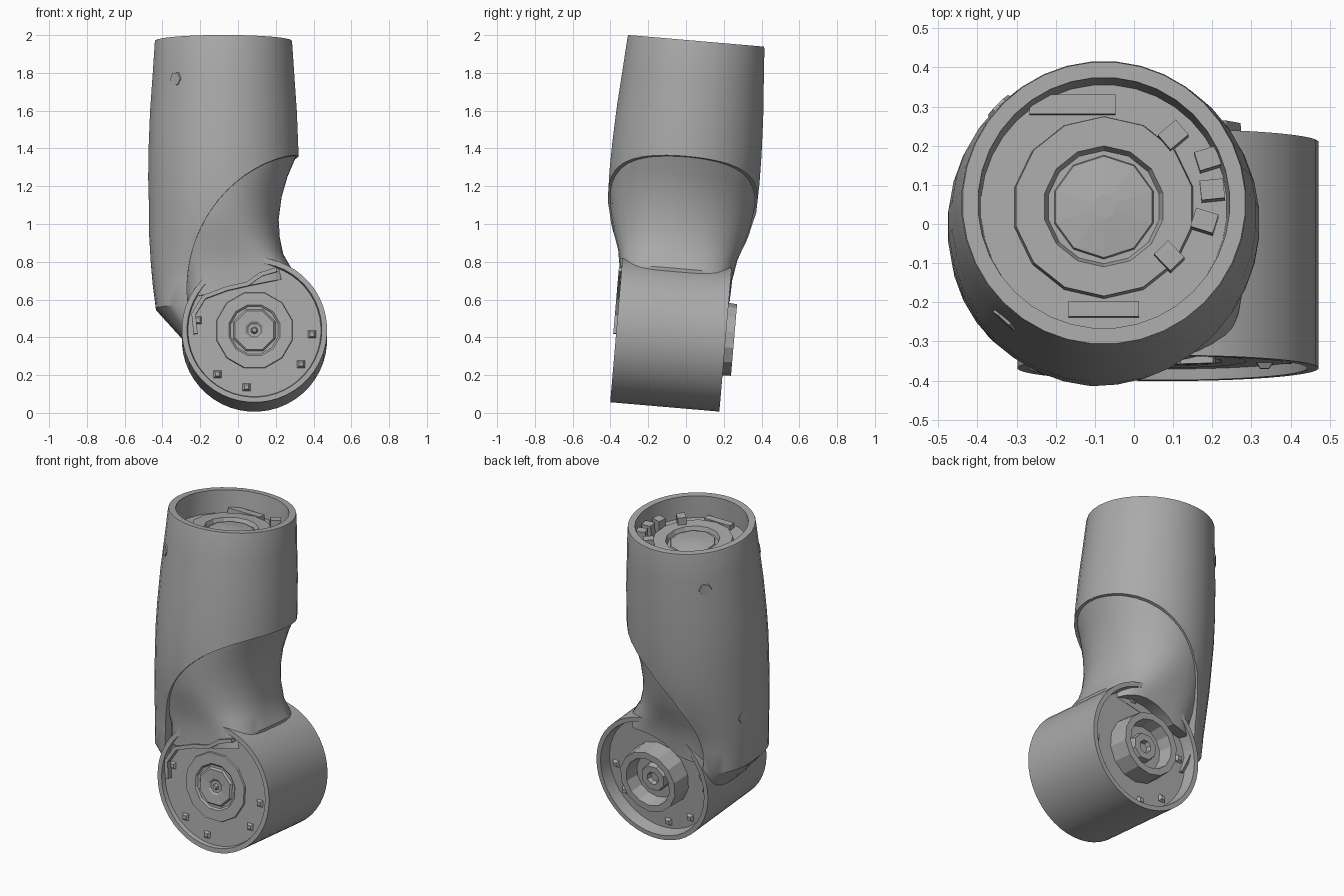
import bpy, bmesh, math
from mathutils import Matrix, Vector

old = bpy.data.objects.get("Cube")
if old:
    bpy.data.objects.remove(old, do_unlink=True)

grey = bpy.data.materials.new("mid grey")
grey.use_nodes = True
grey.diffuse_color = (0.4, 0.4, 0.4, 1)
grey.node_tree.nodes["Principled BSDF"].inputs["Base Color"].default_value = (0.4, 0.4, 0.4, 1)

# The whole arm leans slightly; the joint axis runs front to back
LEAN = Matrix.Translation((0, -0.115, 0)) @ Matrix.Rotation(math.radians(-4.9), 4, 'X')
TO_BACK = Matrix.Rotation(math.radians(-90), 4, 'X')
JOINT = LEAN @ Matrix.Translation((0.087, 0, 0.416)) @ TO_BACK
SLEEVE_X = -0.077


def add_mesh(name, bm, matrix, smooth=True):
    bmesh.ops.recalc_face_normals(bm, faces=bm.faces[:])
    bm.transform(matrix)
    mesh = bpy.data.meshes.new(name)
    bm.to_mesh(mesh)
    bm.free()
    mesh.materials.append(grey)
    obj = bpy.data.objects.new(name, mesh)
    bpy.context.collection.objects.link(obj)
    if smooth:
        soften(obj)
    return obj


def soften(obj):
    obj.data.shade_smooth()
    obj.data.set_sharp_from_angle(angle=math.radians(32))


def loft(name, rows, segs, matrix, smooth=True):
    """Rows: height, min x, max x, half depth, squareness, slope along x."""
    bm = bmesh.new()
    rings = []
    for z, x0, x1, depth, power, slope in rows:
        ring = []
        for i in range(segs):
            a = math.tau * (i + 0.5) / segs
            c, s = math.cos(a), math.sin(a)
            x = (x0 + x1) / 2 + (x1 - x0) / 2 * math.copysign(abs(c) ** (2 / power), c)
            y = depth * math.copysign(abs(s) ** (2 / power), s)
            ring.append(bm.verts.new((x, y, z + slope * x)))
        rings.append(ring)
    for low, high in zip(rings, rings[1:]):
        for i in range(segs):
            j = (i + 1) % segs
            bm.faces.new((low[i], low[j], high[j], high[i]))
    bm.faces.new(rings[0])
    bm.faces.new(rings[-1])
    return add_mesh(name, bm, matrix, smooth)


def round_row(r, z, x=0):
    return (z, x - r, x + r, r, 2, 0)


def lathe(name, profile, segs, matrix, smooth=True):
    return loft(name, [round_row(r, z) for r, z in profile], segs, matrix, smooth)


def box(name, centre, size, turn=0, axis='Z'):
    bm = bmesh.new()
    bmesh.ops.create_cube(bm, size=1)
    place = (Matrix.Translation(centre) @ Matrix.Rotation(turn, 4, axis)
             @ Matrix.Diagonal((*size, 1)))
    return add_mesh(name, bm, LEAN @ place, False)


def carve(cutter, *targets):
    """Cut the shape out of each target, then drop it."""
    cutter.hide_render = True
    for obj in targets:
        cut = obj.modifiers.new("cut", 'BOOLEAN')
        cut.operation = 'DIFFERENCE'
        cut.solver = 'EXACT'
        cut.object = cutter
        bpy.context.view_layer.objects.active = obj
        bpy.ops.object.modifier_apply(modifier=cut.name)
        soften(obj)
    bpy.data.objects.remove(cutter, do_unlink=True)


# Outer sleeve, bulging in the middle, with an open cup at the top
sleeve_rows = [
    (0.39, -0.29, 0.0, 0.26, 2.6, 0),
    (0.55, -0.435, 0.1, 0.288, 2.6, 0),
    (0.68, -0.452, 0.2, 0.292, 2.5, 0),
    (0.80, -0.463, 0.28, 0.325, 2.3, 0),
    (0.95, -0.472, 0.31, 0.375, 2.05, 0),
]
for r, z in ((0.396, 1.1), (0.4, 1.25), (0.398, 1.4), (0.39, 1.6), (0.376, 1.8),
             (0.365, 1.965), (0.362, 1.977), (0.322, 1.977), (0.315, 1.84)):
    sleeve_rows.append(round_row(r, z, SLEEVE_X))
sleeve = loft("outer_sleeve", sleeve_rows, 36, LEAN)

# Waisted neck between sleeve and joint
neck = loft("elbow_neck", [
    (0.64, -0.27, 0.27, 0.295, 5, 0.2),
    (0.74, -0.3, 0.28, 0.299, 3.6, 0.1),
    (0.84, -0.37, 0.24, 0.318, 2.8, 0),
    (0.93, -0.4, 0.222, 0.35, 2.3, 0),
    (1.03, -0.42, 0.216, 0.373, 2.1, 0),
    (1.15, -0.43, 0.232, 0.388, 2, 0),
    (1.26, -0.44, 0.264, 0.394, 2, 0),
    (1.38, -0.45, 0.316, 0.393, 2, 0),
    (1.5, -0.43, 0.28, 0.35, 2, 0),
], 40, LEAN)

# Long sweeping cut on the inner side of the elbow
carve(loft("elbow_cutter", [(h, -0.8, 0.8, 0.75, 2, 0) for h in (-1, 1)], 80,
           LEAN @ Matrix.Translation((0.53, 0, 0.64)) @ TO_BACK), sleeve)

# Clear the back recess, leaving a crescent of shroud on the outer side
carve(lathe("recess_cutter", [(0.345, 0.215), (0.345, 0.6)], 48,
            JOINT @ Matrix.Translation((0.05, 0.05, 0))), sleeve, neck)

# Joint drum with recessed ends
lathe("joint_drum", [(0.352, -0.262), (0.357, -0.29), (0.385, -0.29),
                     (0.385, 0.29), (0.357, 0.29), (0.348, 0.213)], 48, JOINT)

# Front hub: stacked low-sided rings
lathe("front_hub_ring", [(0.21, -0.255), (0.205, -0.272), (0.14, -0.272), (0.13, -0.262)],
      12, JOINT, False)
lathe("front_hub_core", [(0.13, -0.25), (0.11, -0.274), (0.05, -0.27), (0.035, -0.26)],
      8, JOINT, False)
lathe("front_hub_pin", [(0.025, -0.25), (0.012, -0.28)], 6, JOINT, False)

# Back hub: a raised hollow collar
lathe("back_hub_collar", [(0.2, 0.2), (0.19, 0.335), (0.15, 0.335), (0.135, 0.25)],
      14, JOINT, False)
lathe("back_hub_core", [(0.09, 0.24), (0.08, 0.285), (0.04, 0.285), (0.03, 0.26)],
      8, JOINT, False)

# Bolts around both joint faces
for side, level, flip in (("front", -0.262, math.pi), ("back", 0.215, 0)):
    for i, degrees in enumerate((4, 36, 98, 130, 190, 280)):
        a = math.radians(degrees)
        spot = Matrix.Translation((0.305 * math.cos(a), 0.305 * math.sin(a), level))
        lathe(f"{side}_bolt_{i + 1}", [(0.038, -0.01), (0.016, 0.014)], 4,
              JOINT @ spot @ Matrix.Rotation(flip, 4, 'X'), False)

# Raised lip where the shroud overlaps the front of the drum
lip = [(-0.225, 0.4), (-0.235, 0.5), (-0.18, 0.59), (-0.06, 0.635), (0.05, 0.66), (0.12, 0.71), (0.2, 0.735)]
for i, (a, b) in enumerate(zip(lip, lip[1:])):
    a, b = Vector(a), Vector(b)
    mid, run = (a + b) / 2, b - a
    box(f"shroud_lip_{i + 1}", (mid.x, -0.287, mid.y), (run.length + 0.01, 0.036, 0.022),
        -math.atan2(run.y, run.x), 'Y')

# Wrist seat inside the top cup
CUP = LEAN @ Matrix.Translation((SLEEVE_X, 0, 0))
lathe("wrist_seat_ring", [(0.235, 1.83), (0.23, 1.875), (0.155, 1.875), (0.145, 1.85)], 14, CUP, False)
lathe("wrist_seat_core", [(0.14, 1.83), (0.13, 1.86), (0.03, 1.872)], 10, CUP, False)
box("wrist_back_ledge", (SLEEVE_X - 0.08, 0.262, 1.85), (0.22, 0.05, 0.05))
box("wrist_front_ledge", (SLEEVE_X, -0.262, 1.85), (0.18, 0.04, 0.04))

# Connector blocks beside the wrist seat
for i, (x, y, turn) in enumerate(((0.1, 0.18, 0.7), (0.19, 0.12, 0.3), (0.2, 0.04, 0.1),
                                  (0.18, -0.04, -0.3), (0.09, -0.13, -0.8))):
    box(f"connector_block_{i + 1}", (x, y, 1.87), (0.06, 0.05, 0.1), turn)

# Small flush plugs on the sleeve
for i, (angle, z, r) in enumerate(((228, 1.75, 0.379), (135, 1.75, 0.379),
                                   (163, 0.88, 0.388), (212, 0.75, 0.352))):
    place = (Matrix.Rotation(math.radians(angle), 4, 'Z') @ Matrix.Translation((r, 0, z))
             @ Matrix.Rotation(math.radians(90), 4, 'Y'))
    lathe(f"sleeve_plug_{i + 1}", [(0.042, -0.012), (0.036, 0.004)], 6, CUP @ place, False)
